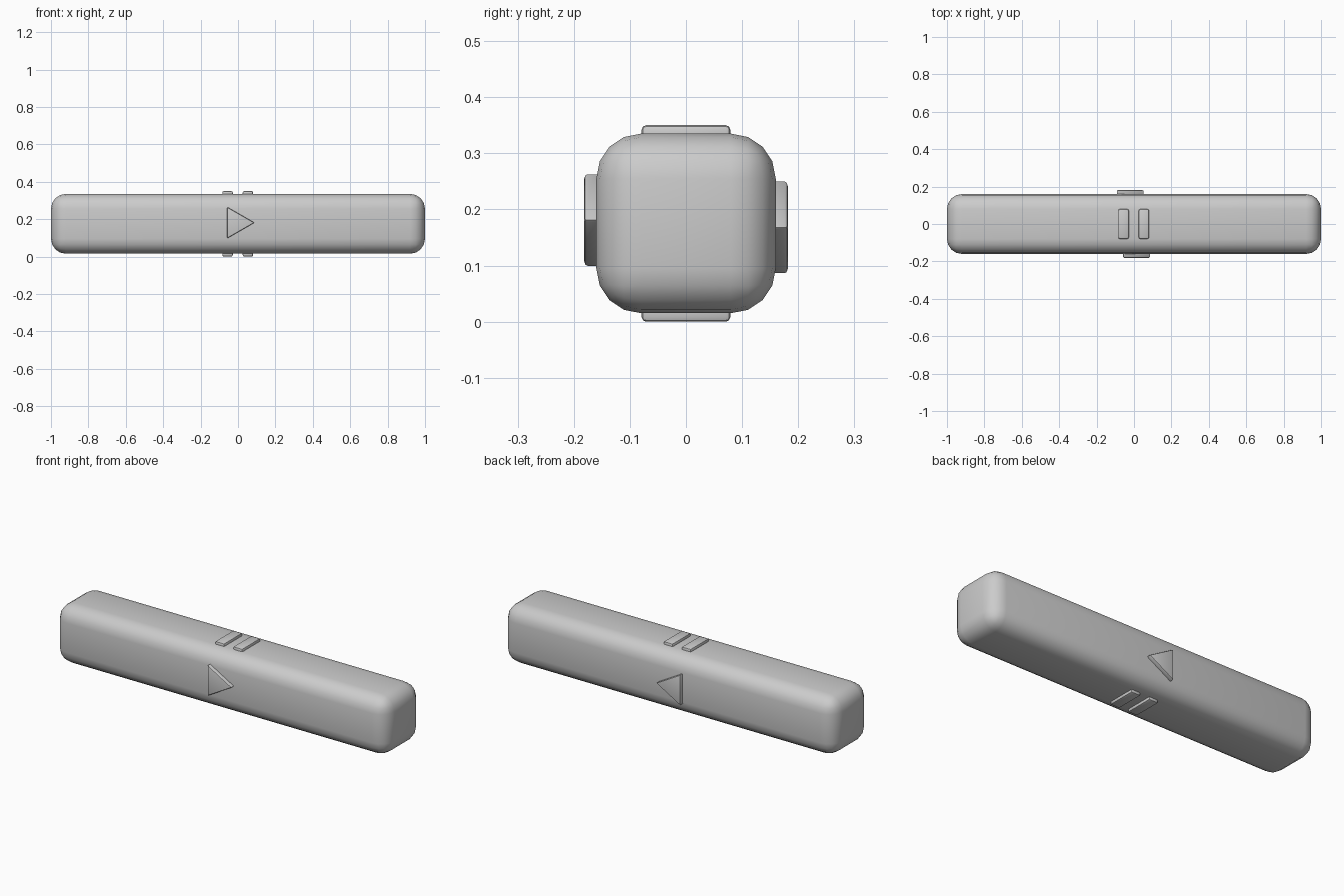
import bpy, bmesh, math
from mathutils import Matrix

cube = bpy.data.objects.get("Cube")
if cube:
    bpy.data.objects.remove(cube)

# Single grey plastic
grey = bpy.data.materials.new("grey_plastic")
grey.use_nodes = True
grey.diffuse_color = (0.6, 0.6, 0.6, 1)
grey.node_tree.nodes["Principled BSDF"].inputs["Base Color"].default_value = (0.6, 0.6, 0.6, 1)

MID = 0.175    # height of the body's long axis
HALF = 0.16    # half the body's thickness


def prism(name, outline, depth, matrix, bevel, segments, smooth_angle):
    """Extrude an outline along its local z and round every edge."""
    bm = bmesh.new()
    face = bm.faces.new([bm.verts.new((x, y, 0)) for x, y in outline])
    top = bmesh.ops.extrude_face_region(bm, geom=[face])["geom"]
    bmesh.ops.translate(bm, vec=(0, 0, depth),
                        verts=[v for v in top if isinstance(v, bmesh.types.BMVert)])
    bmesh.ops.recalc_face_normals(bm, faces=bm.faces)
    bmesh.ops.bevel(bm, geom=bm.edges[:], offset=bevel, segments=segments,
                    profile=0.5, affect='EDGES')
    bm.transform(matrix)
    mesh = bpy.data.meshes.new(name)
    bm.to_mesh(mesh)
    bm.free()
    mesh.materials.append(grey)
    obj = bpy.data.objects.new(name, mesh)
    bpy.context.collection.objects.link(obj)
    bpy.ops.object.select_all(action='DESELECT')
    obj.select_set(True)
    bpy.context.view_layer.objects.active = obj
    bpy.ops.object.shade_smooth_by_angle(angle=math.radians(smooth_angle))
    return obj


def rectangle(w, h):
    return [(-w, -h), (w, -h), (w, h), (-w, h)]


# Rounded bar body
prism("body", rectangle(1, HALF), 2 * HALF,
      Matrix.Translation((0, 0, MID - HALF)), 0.08, 4, 40)

# Pairs of raised bars on the top and underside
for side, turn in (("top", 0), ("bottom", math.pi)):
    for hand, x in (("right", -0.056), ("left", 0.053)):
        place = (Matrix.Translation((x, 0, MID))
                 @ Matrix.Rotation(turn, 4, 'X')
                 @ Matrix.Translation((0, 0, HALF - 0.02)))
        prism(f"{side}_bar_{hand}", rectangle(0.028, 0.079), 0.035, place, 0.008, 2, 30)

# Raised triangles on the front and back, both pointing to +x
triangle = [(-0.058, -0.084), (0.088, 0), (-0.058, 0.084)]
for side, turn, x, z in (("front", 90, 0, 0.181), ("back", -90, -0.034, 0.168)):
    place = (Matrix.Translation((x, 0, z))
             @ Matrix.Rotation(math.radians(turn), 4, 'X')
             @ Matrix.Translation((0, 0, HALF - 0.02)))
    prism(f"{side}_triangle", triangle, 0.0415, place, 0.006, 2, 30)
